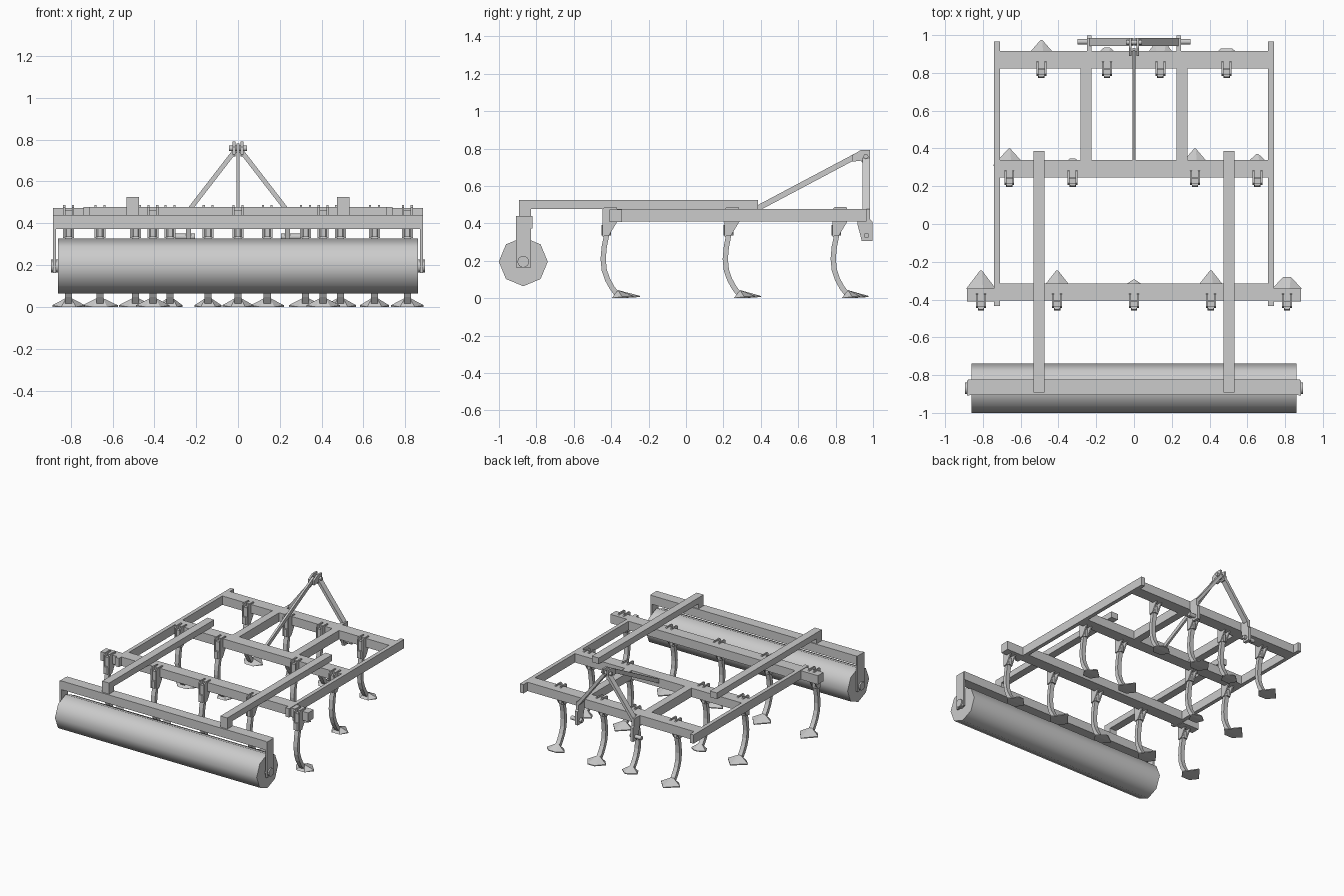
import bpy, bmesh, math
from mathutils import Vector

if "Cube" in bpy.data.objects:
    bpy.data.objects.remove(bpy.data.objects["Cube"])


def finish(name, bm):
    bmesh.ops.recalc_face_normals(bm, faces=bm.faces)
    me = bpy.data.meshes.new(name)
    bm.to_mesh(me)
    bm.free()
    ob = bpy.data.objects.new(name, me)
    bpy.context.collection.objects.link(ob)
    return ob


def box(name, x0, x1, y0, y1, z0, z1):
    bm = bmesh.new()
    bmesh.ops.create_cube(bm, size=1)
    for v in bm.verts:
        v.co = Vector(((x0 + x1) / 2 + v.co.x * (x1 - x0),
                       (y0 + y1) / 2 + v.co.y * (y1 - y0),
                       (z0 + z1) / 2 + v.co.z * (z1 - z0)))
    return finish(name, bm)


def plate(name, x0, x1, yz):
    """Side profile in y/z, extruded along x."""
    bm = bmesh.new()
    f = bm.faces.new([bm.verts.new((x0, y, z)) for y, z in yz])
    r = bmesh.ops.extrude_face_region(bm, geom=[f])
    vs = [g for g in r["geom"] if isinstance(g, bmesh.types.BMVert)]
    bmesh.ops.translate(bm, verts=vs, vec=(x1 - x0, 0, 0))
    return finish(name, bm)


def rod(name, a, b, r, n, phase=0.0, smooth=True):
    """Cylinder from a to b with flat caps."""
    a, b = Vector(a), Vector(b)
    d = (b - a).normalized()
    u = Vector((0, 0, 1)) if abs(d.z) < 0.9 else Vector((0, 1, 0))
    w = d.cross(u)
    bm = bmesh.new()
    rings = []
    for p in (a, b):
        rings.append([bm.verts.new(p + r * (math.cos(t) * u + math.sin(t) * w))
                      for t in (phase + i * math.tau / n for i in range(n))])
    for i in range(n):
        j = (i + 1) % n
        f = bm.faces.new((rings[0][i], rings[0][j], rings[1][j], rings[1][i]))
        f.smooth = smooth
    bm.faces.new(rings[0])
    bm.faces.new(rings[1])
    return finish(name, bm)


def bar(name, a, b, wide, deep, side):
    """Rectangular bar from a to b; 'side' is the direction of its width."""
    a, b, s = Vector(a), Vector(b), Vector(side)
    t = (b - a).cross(s).normalized()
    bm = bmesh.new()
    for p in (a, b):
        for i, j in ((-1, -1), (1, -1), (1, 1), (-1, 1)):
            bm.verts.new(p + s * i * wide / 2 + t * j * deep / 2)
    bmesh.ops.convex_hull(bm, input=bm.verts)
    bmesh.ops.dissolve_limit(bm, angle_limit=0.01, verts=bm.verts, edges=bm.edges)
    return finish(name, bm)


# Main frame
Z0, Z1 = 0.41, 0.478
BEAMS = {"front": 0.87, "middle": 0.293, "rear": -0.36}
for n, y in BEAMS.items():
    box(n + "_crossbeam", -0.715, 0.715, y - 0.046, y + 0.046, Z0, Z1)
for s, n in ((-1, "left"), (1, "right")):
    box(n + "_side_rail", *sorted((s * 0.71, s * 0.74)), -0.435, 0.965, Z0, Z1)
    box(n + "_inner_rail", *sorted((s * 0.226, s * 0.284)), 0.335, 0.83, Z0, Z1)
    box(n + "_beam_extension", *sorted((s * 0.735, s * 0.885)), -0.41, -0.342, 0.406, 0.474)

    # Roller arm with its drop end
    plate(n + "_roller_arm", *sorted((s * 0.474, s * 0.533)),
          [(-0.892, 0.435), (-0.83, 0.435), (-0.83, 0.478), (0.386, 0.478),
           (0.386, 0.525), (-0.892, 0.525)])
    # Roller end bracket and axle stub
    box(n + "_roller_bracket", *sorted((s * 0.87, s * 0.884)), -0.908, -0.828, 0.163, 0.44)
    rod(n + "_roller_axle", (s * 0.85, -0.87, 0.195), (s * 0.895, -0.87, 0.195), 0.031, 16)

    # Lower hitch plate and pin
    plate(n + "_hitch_plate", *sorted((s * 0.225, s * 0.248)),
          [(0.91, 0.478), (0.985, 0.478), (0.985, 0.42), (0.997, 0.41),
           (0.997, 0.305), (0.94, 0.305), (0.918, 0.39)])
    rod(n + "_hitch_pin", (s * 0.205, 0.965, 0.335), (s * 0.3, 0.965, 0.335), 0.015, 12)

    # Mast leg and top clevis
    bar(n + "_mast_leg", (s * 0.232, 0.964, 0.465), (s * 0.012, 0.964, 0.75), 0.042, 0.022, (0, 1, 0))
    plate(n + "_top_clevis", *sorted((s * 0.012, s * 0.026)),
          [(0.89, 0.73), (0.935, 0.735), (0.945, 0.72), (0.985, 0.72),
           (0.985, 0.792), (0.935, 0.792), (0.89, 0.765)])

rod("top_hitch_pin", (-0.042, 0.962, 0.758), (0.042, 0.962, 0.758), 0.013, 12)
bar("mast_brace", (0, 0.335, 0.455), (0, 0.925, 0.768), 0.016, 0.03, (1, 0, 0))

# Roller
box("roller_beam", -0.88, 0.88, -0.904, -0.822, 0.373, 0.44)
rod("roller", (-0.86, -0.87, 0.195), (0.86, -0.87, 0.195), 0.131, 8)

# Tine centre line, relative to its beam (y, z)
PATH = [(-0.064, 0.46), (-0.064, 0.34), (-0.077, 0.275), (-0.083, 0.21),
        (-0.077, 0.15), (-0.060, 0.10), (-0.035, 0.055), (-0.008, 0.02)]


def tine_profile(y, t=0.014):
    left, right = [], []
    for i, p in enumerate(PATH):
        a, b = Vector(PATH[max(i - 1, 0)]), Vector(PATH[min(i + 1, len(PATH) - 1)])
        d = (b - a).normalized()
        n = Vector((-d.y, d.x)) * t
        left.append((y + p[0] + n.x, p[1] + n.y))
        right.append((y + p[0] - n.x, p[1] - n.y))
    return left + right[::-1]


def share(name, x, y, reach, w, blunt):
    """Low arrow-shaped point, flat below and ridged on top."""
    bm = bmesh.new()
    pts = [(-w, 0.018, 0), (w, 0.018, 0), (-0.035, -0.037, 0), (0.035, -0.037, 0),
           (-blunt, reach, 0.006), (blunt, reach, 0.006), (-blunt, reach, 0.012), (blunt, reach, 0.012),
           (-w, 0.018, 0.008), (w, 0.018, 0.008), (-0.012, -0.004, 0.043), (0.012, -0.004, 0.043)]
    for p in pts:
        bm.verts.new((x + p[0], y + p[1], p[2]))
    bmesh.ops.convex_hull(bm, input=bm.verts)
    return finish(name, bm)


# Tines: (x, share reach, share half width, blunt half width)
TINES = {
    "front": [(-0.49, 0.105, 0.08, 0.004), (-0.143, 0.065, 0.065, 0.015),
              (0.14, 0.088, 0.08, 0.03), (0.49, 0.06, 0.075, 0.03)],
    "middle": [(-0.66, 0.107, 0.085, 0.004), (-0.325, 0.053, 0.06, 0.015),
               (0.323, 0.107, 0.08, 0.004), (0.653, 0.077, 0.07, 0.006)],
    "rear": [(-0.81, 0.115, 0.078, 0.004), (-0.407, 0.115, 0.08, 0.004),
             (0, 0.065, 0.075, 0.006), (0.407, 0.115, 0.08, 0.004), (0.81, 0.08, 0.078, 0.02)],
}
for n, row in TINES.items():
    y = BEAMS[n]
    for i, (x, reach, w, blunt) in enumerate(row):
        tag = f"{n}_{i + 1}"
        plate("tine_" + tag, x - 0.017, x + 0.017, tine_profile(y))
        share("share_" + tag, x, y, reach, w, blunt)
        # Clamp plates over the beam and the socket between them
        for k in (-1, 1):
            c = x + k * 0.021
            plate(f"clamp_plate_{tag}", c - 0.005, c + 0.005,
                  [(y + a, z) for a, z in ((-0.076, 0.487), (-0.013, 0.487), (-0.007, 0.475),
                                           (-0.007, 0.41), (-0.052, 0.335), (-0.086, 0.33), (-0.086, 0.475))])
        rod("clamp_socket_" + tag, (x, y - 0.066, 0.335), (x, y - 0.066, 0.39), 0.028, 8,
            math.pi / 8, False)
